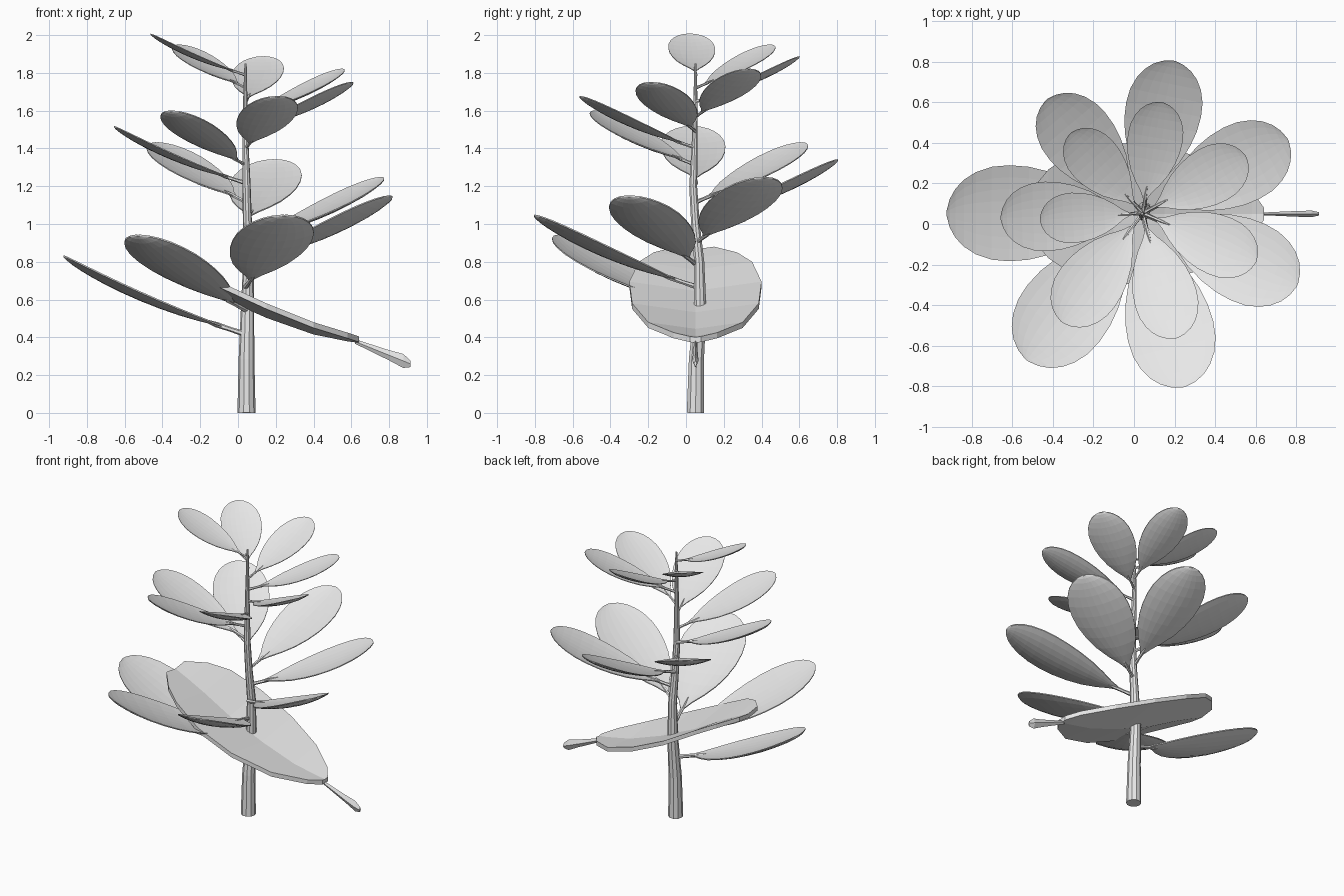
import bpy, bmesh
from math import cos, sin, pi, tau, radians
from mathutils import Vector, Matrix

if "Cube" in bpy.data.objects:
    bpy.data.objects.remove(bpy.data.objects["Cube"])

grey = bpy.data.materials.new("light_grey")
grey.use_nodes = True
grey.diffuse_color = (0.8, 0.8, 0.8, 1)
grey.node_tree.nodes["Principled BSDF"].inputs["Base Color"].default_value = (0.8, 0.8, 0.8, 1)


def loft(name, rings):
    """Closed skin through rings of points, capped at both ends."""
    bm = bmesh.new()
    rows = [[bm.verts.new(p) for p in ring] for ring in rings]
    for a, b in zip(rows, rows[1:]):
        for j in range(len(a)):
            k = (j + 1) % len(a)
            bm.faces.new((a[j], a[k], b[k], b[j]))
    bm.faces.new(rows[0])
    bm.faces.new(rows[-1])
    bmesh.ops.recalc_face_normals(bm, faces=bm.faces)
    mesh = bpy.data.meshes.new(name)
    bm.to_mesh(mesh)
    bm.free()
    mesh.materials.append(grey)
    ob = bpy.data.objects.new(name, mesh)
    bpy.context.collection.objects.link(ob)


def tube(name, path, sides):
    """Tapered tube through (x, y, z, radius) points."""
    pts = [Vector(p[:3]) for p in path]
    rings = []
    for i, p in enumerate(pts):
        d = pts[min(i + 1, len(pts) - 1)] - pts[max(i - 1, 0)]
        rot = Vector((0, 0, 1)).rotation_difference(d)
        rings.append([p + rot @ Vector((cos(tau * j / sides), sin(tau * j / sides), 0)) * path[i][3]
                      for j in range(sides)])
    loft(name, rings)


def blade(name, spine, across, top_cup, under_cup, edge, place):
    """Cupped leaf from (distance, height, half width) stations, thickest along the middle."""
    steps = [2 * j / across - 1 for j in range(across + 1)]
    rings = []
    for r, z, w in spine:
        top = [place @ Vector((r, v * w, z + w * top_cup * (v * v - 1) + edge / 2)) for v in steps]
        under = [place @ Vector((r, v * w, z + w * under_cup * (v * v - 1) - edge / 2)) for v in steps]
        rings.append(top + under[::-1])
    loft(name, rings)


# Stem
tube("stem", [(.045, .05, 0, .048), (.045, .055, .28, .042), (.05, .075, .55, .035),
              (.055, .07, .8, .028), (.05, .05, 1, .024), (.045, .038, 1.2, .022),
              (.04, .045, 1.4, .017), (.038, .05, 1.6, .013), (.04, .05, 1.85, .006)], 10)

# Spiral of leaves, shrinking toward the top
profile = [(.13, .018), (.19, .05), (.27, .11), (.37, .17), (.48, .213), (.58, .237), (.68, .245),
           (.77, .237), (.85, .21), (.91, .172), (.955, .125), (.985, .07), (1, .012)]


def rise(t):
    return .31 * t + .115 * t * t


for i in range(15):
    size = .965 * .955 ** i
    tip = .83 + .112 * i - .002 * i * i
    base = tip - rise(1) * size
    place = (Matrix.Translation((.042, .053, base))
             @ Matrix.Rotation(pi + i * radians(51.7), 4, "Z"))
    spine = [(t * size, (rise(t) + .04 * w) * size, w * size) for t, w in profile]
    blade(f"leaf_{i + 1}", spine, 8, .1, .19, .008 * size, place)
    stalk = [(*(place @ Vector((t * size, 0, (rise(t) - .004) * size))), rad * size)
             for t, rad in ((0, .017), (.08, .013), (.16, .015), (.24, .006))]
    tube(f"leaf_stalk_{i + 1}", stalk, 6)

# Broad low leaf pierced by the stem, heights given at its rim
broad = [(.64, .39, .03), (.58, .41, .115), (.4, .465, .25), (.15, .565, .335), (-.1, .68, .35),
         (-.3, .785, .3), (-.42, .835, .22), (-.52, .865, .1)]
blade("broad_leaf", broad, 2, .14, .14, .03, Matrix.Translation((0, .05, 0)))

# Thin flared stalk of the broad leaf, a diamond in cross-section
loft("broad_leaf_stalk",
     [[(x, .05 + half_y * a, z + half_z * b) for a, b in ((1, 0), (0, 1), (-1, 0), (0, -1))]
      for x, z, half_y, half_z in ((.62, .378, .006, .012), (.8, .305, .014, .027),
                                   (.875, .275, .016, .037), (.912, .26, .008, .018))])
